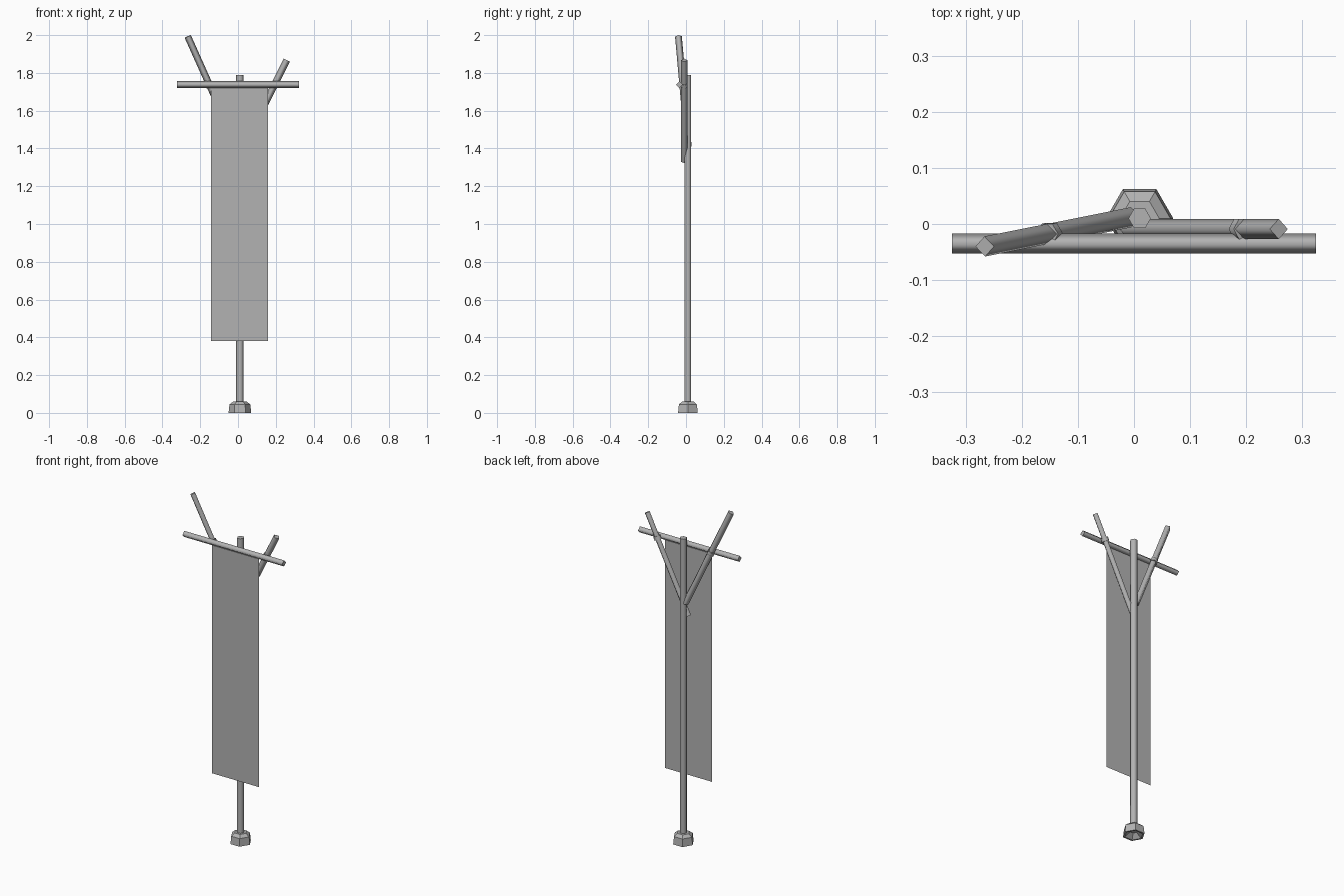
import bpy, bmesh, math
from mathutils import Vector

cube = bpy.data.objects.get("Cube")
if cube:
    bpy.data.objects.remove(cube, do_unlink=True)

grey = bpy.data.materials.new("plain grey")
grey.use_nodes = True
colour = (0.45, 0.45, 0.45, 1)
grey.diffuse_color = colour
grey.node_tree.nodes["Principled BSDF"].inputs["Base Color"].default_value = colour


def finish(name, bm):
    mesh = bpy.data.meshes.new(name)
    bm.to_mesh(mesh)
    bm.free()
    mesh.materials.append(grey)
    obj = bpy.data.objects.new(name, mesh)
    bpy.context.collection.objects.link(obj)
    return obj


def lathe(name, sides, rings, start=(0, 0, 0), axis=(0, 0, 1), smooth=True):
    """Loft (radius, distance) rings along an axis, with flat end caps."""
    n = Vector(axis).normalized()
    u = Vector((0, 1, 0)).cross(n).normalized()
    v = n.cross(u)
    bm = bmesh.new()
    loops = []
    for radius, dist in rings:
        loop = []
        for i in range(sides):
            a = math.tau * i / sides
            loop.append(bm.verts.new(Vector(start) + n * dist
                                     + (u * math.cos(a) + v * math.sin(a)) * radius))
        loops.append(loop)
    for low, high in zip(loops, loops[1:]):
        for i in range(sides):
            j = (i + 1) % sides
            bm.faces.new((low[i], low[j], high[j], high[i])).smooth = smooth
    caps = [bm.faces.new(loops[0][::-1]), bm.faces.new(loops[-1])]
    for cap in caps:
        for edge in cap.edges:
            edge.smooth = False
    return finish(name, bm)


def rod(name, sides, radius, start, end):
    axis = Vector(end) - Vector(start)
    return lathe(name, sides, [(radius, 0), (radius, axis.length)], start, axis)


# Upright pole on a chamfered hexagonal foot with a hollow underside
centre = (0.01, 0.01, 0)
rod("pole", 6, 0.02, (0.01, 0.01, 0.03), (0.01, 0.01, 1.79))
lathe("foot", 6, [(0.02, 0.025), (0.05, 0), (0.06, 0), (0.055, 0.045), (0.035, 0.06)],
      centre, smooth=False)

# Crossbar carrying the cloth
rod("crossbar", 4, 0.018, (-0.324, -0.035, 1.738), (0.324, -0.035, 1.738))

# Slanted branches, each with a small binding at crossbar height
branches = {
    "right": ((-0.005, 0.012, 1.41), (-0.266, -0.04, 1.993)),
    "left": ((-0.01, -0.009, 1.33), (0.258, -0.009, 1.867)),
}
for side, (start, end) in branches.items():
    rod(side + "_branch", 4, 0.018, start, end)
    a, b = Vector(start), Vector(end)
    t = (1.735 - a.z) / (b.z - a.z)
    mid, along = a.lerp(b, t), (b - a).normalized() * 0.01
    rod(side + "_binding", 6, 0.021, mid - along, mid + along)

# Hanging cloth, a single flat sheet
bm = bmesh.new()
corners = [(-0.143, 0.38), (0.16, 0.38), (0.16, 1.74), (-0.143, 1.74)]
bm.faces.new([bm.verts.new((x, -0.035, z)) for x, z in corners])
finish("banner", bm)
